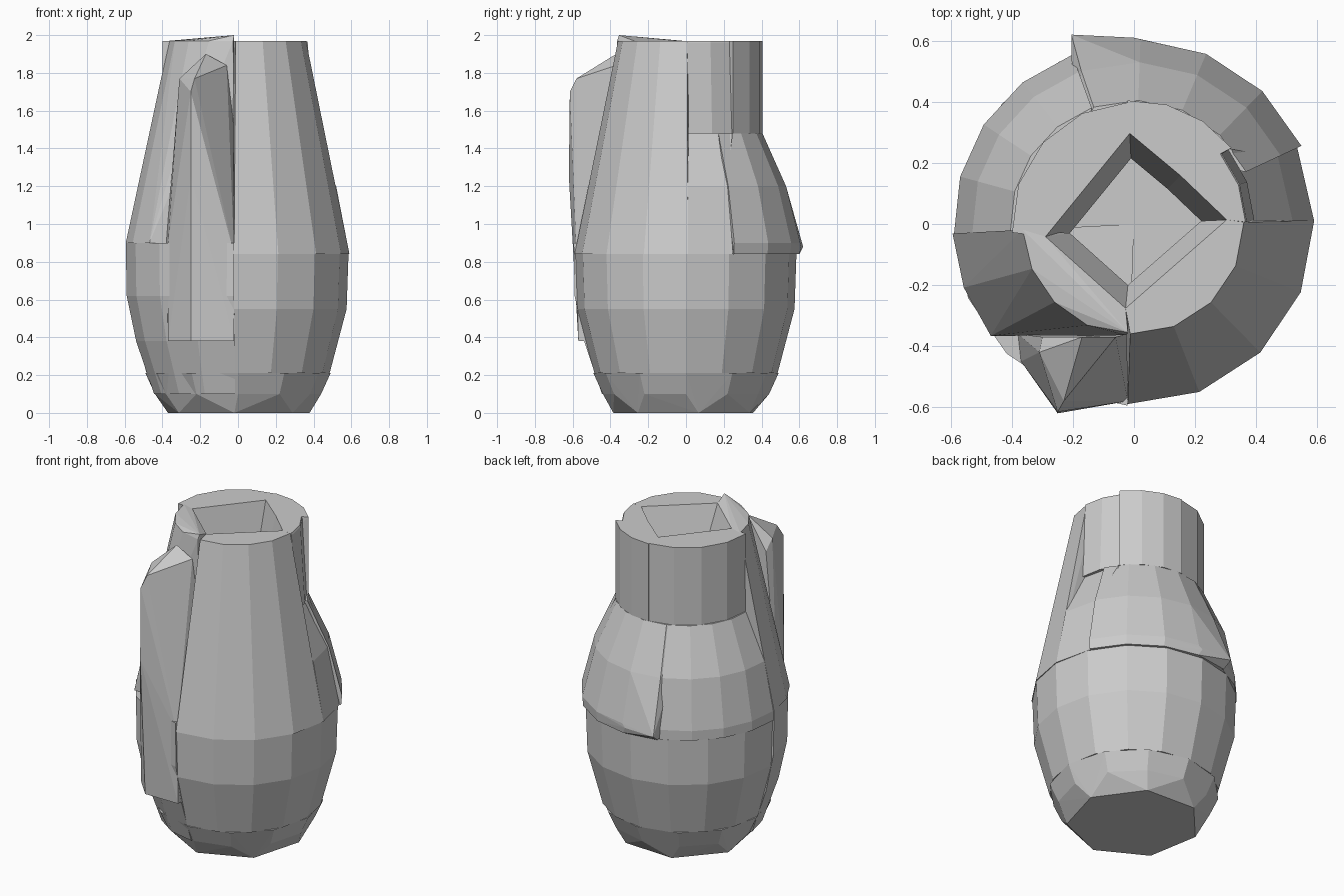
import bpy, bmesh
from math import cos, sin, radians, ceil

if "Cube" in bpy.data.objects:
    bpy.data.objects.remove(bpy.data.objects["Cube"])


def arc(r, z, a0, a1, step=24):
    """Points on a horizontal arc, angles in degrees."""
    n = max(1, ceil((a1 - a0) / step))
    out = []
    for i in range(n + 1):
        a = radians(a0 + (a1 - a0) * i / n)
        out.append((r * cos(a), r * sin(a), z))
    return out


def hull(name, pts):
    """Flat-faced convex chunk around the points."""
    bm = bmesh.new()
    for p in pts:
        bm.verts.new(p)
    res = bmesh.ops.convex_hull(bm, input=bm.verts[:])
    junk = set(res["geom_interior"]) | set(res["geom_unused"])
    bmesh.ops.delete(bm, geom=[v for v in junk if isinstance(v, bmesh.types.BMVert)], context='VERTS')
    bmesh.ops.dissolve_limit(bm, angle_limit=0.02, verts=bm.verts[:], edges=bm.edges[:])
    bmesh.ops.recalc_face_normals(bm, faces=bm.faces[:])
    me = bpy.data.meshes.new(name)
    bm.to_mesh(me)
    bm.free()
    ob = bpy.data.objects.new(name, me)
    bpy.context.collection.objects.link(ob)
    return ob


def chunk(name, rings, a0, a1, extra=()):
    pts = list(extra)
    for r, z in rings:
        pts += arc(r, z, a0, a1)
    return hull(name, pts)


def inner(corners, z0, z1):
    """Inner wall corners of the diamond opening at two heights."""
    return [(x, y, z) for x, y in corners for z in (z0, z1)]


E, N, W, S = (0.22, 0.01), (-0.01, 0.215), (-0.21, -0.03), (-0.02, -0.2)
TOP, NECK, MID = 1.97, 1.48, 0.84


def lip(corners, k=1.38):
    return [(x * k, y * k, TOP) for x, y in corners]


# base
hull("base", arc(0.385, 0.0, 10, 370, 52) + arc(0.44, 0.1, 0, 360, 30)
     + arc(0.49, 0.21, 0, 360, 30))

# lower belly
belly = [(0.485, 0.21), (0.575, 0.55), (0.585, MID)]
chunk("belly_right", belly, -92, 92)
chunk("belly_back_left", belly, 92, 183, [(0, 0, 0.21), (0, 0, MID)])
chunk("belly_front_left", [(0.54, 0.38), (0.59, 0.62), (0.595, 0.9)], 183, 268,
      [(0, 0, 0.38), (0, 0, MID)])
chunk("belly_foot_left", [(0.445, 0.1), (0.54, 0.38)], 183, 268,
      [(0, 0, 0.1), (0, 0, 0.38)])

# upper front, sloping straight from belly to lip
chunk("front_right", [(0.59, MID), (0.36, TOP)], -92, 1,
      inner((E, S), MID, 1.8) + lip((E, S)))
hull("front_left",
     arc(0.595, 0.9, 183, 218) + arc(0.365, TOP, 183, 266)
     + [(-0.02, -0.355, 2.0), (-0.02, -0.36, 0.9)]
     + inner((W, S), MID, 1.8) + lip((W, S)))

# neck at the back
chunk("neck_right", [(0.395, NECK), (0.37, TOP - 0.01), (0.365, TOP)], 1, 40,
      inner((E, (0.11, 0.115)), NECK, 1.7) + lip((E, (0.11, 0.115))))
chunk("neck_back_right", [(0.405, NECK), (0.405, TOP)], 38, 93,
      inner(((0.11, 0.115), N), NECK, 1.7) + lip(((0.11, 0.115), N)))
chunk("neck_back_left", [(0.4, NECK), (0.4, TOP)], 92, 184,
      inner((W, N), NECK, 1.7) + lip((W, N)))

# shoulders under the neck
shoulder = [(0.60, MID), (0.605, 0.9), (0.53, 1.2), (0.405, NECK)]
chunk("shoulder_right", [(0.59, MID), (0.52, 1.2), (0.38, NECK)], 1, 25,
      inner((E, (0.02, 0.245), (0.32, 0.245)), MID, NECK))
chunk("shoulder_back", shoulder, 25, 109,
      inner(((0.0, 0.245), (-0.2, 0.245)), MID, NECK)
      + [(-0.205, 0.62, 0.88), (0.0, 0.61, 0.88)])
chunk("shoulder_left", [(0.59, MID), (0.59, 0.9), (0.53, 1.2), (0.405, NECK)], 110, 183,
      inner(((-0.205, 0.1), W), MID, NECK))

# handle-like ridge on the front left
hull("handle_ridge", [
    (-0.17, -0.37, 1.9), (-0.06, -0.37, 1.84), (-0.31, -0.42, 1.77),
    (-0.30, -0.37, 1.7), (-0.23, -0.58, 1.77), (-0.25, -0.615, 1.7),
    (-0.25, -0.62, 1.25), (-0.02, -0.36, 1.5), (-0.02, -0.58, MID),
    (-0.37, -0.45, 0.9), (-0.38, -0.36, 0.9), (-0.37, -0.44, 0.38),
    (-0.25, -0.57, 0.38), (-0.02, -0.57, 0.38), (-0.02, -0.36, 0.38)])
